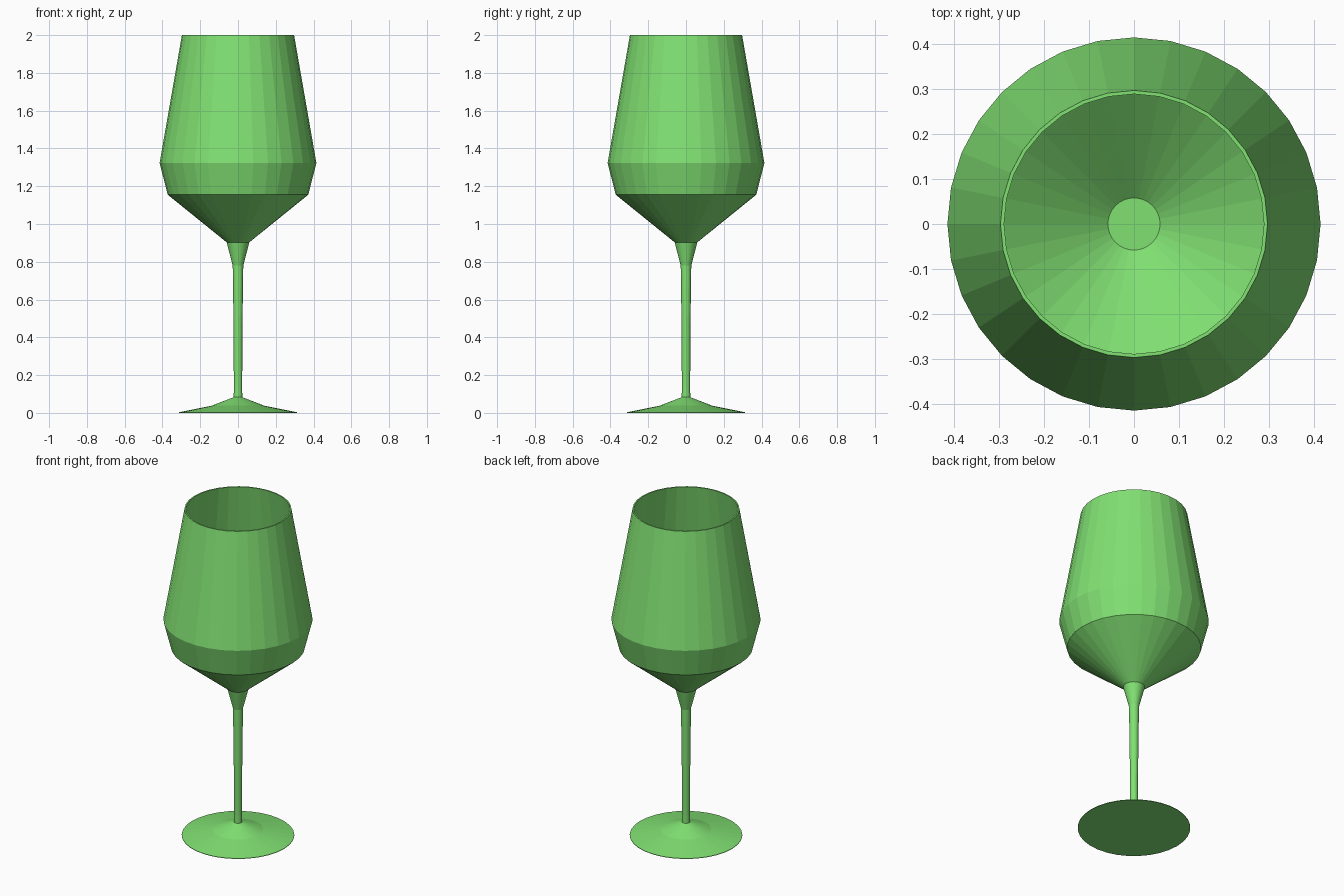
import bpy
import bmesh
import math

if "Cube" in bpy.data.objects:
    bpy.data.objects.remove(bpy.data.objects["Cube"])

SIDES = 32

green = bpy.data.materials.new("green_glass")
green.diffuse_color = (0.22, 0.75, 0.17, 1.0)
green.use_nodes = True
green.node_tree.nodes["Principled BSDF"].inputs["Base Color"].default_value = green.diffuse_color


def lathe(name, profile):
    """Revolve (radius, z) points around z and cap both ends."""
    bm = bmesh.new()
    rings = []
    for r, z in profile:
        rings.append([bm.verts.new((r * math.cos(2 * math.pi * i / SIDES),
                                    r * math.sin(2 * math.pi * i / SIDES), z))
                      for i in range(SIDES)])
    for low, high in zip(rings, rings[1:]):
        for i in range(SIDES):
            j = (i + 1) % SIDES
            bm.faces.new((low[i], low[j], high[j], high[i]))
    bm.faces.new(rings[0][::-1])
    bm.faces.new(rings[-1])
    bmesh.ops.recalc_face_normals(bm, faces=bm.faces)
    mesh = bpy.data.meshes.new(name)
    bm.to_mesh(mesh)
    bm.free()
    mesh.materials.append(green)
    obj = bpy.data.objects.new(name, mesh)
    bpy.context.collection.objects.link(obj)
    return obj


# One continuous profile: foot, stem, outer bowl, rim, inner bowl down to its floor
foot = [(0.313, 0.0), (0.313, 0.003), (0.14, 0.038), (0.023, 0.083)]
stem = [(0.022, 0.13), (0.024, 0.5), (0.028, 0.78)]
outer_bowl = [(0.06, 0.903), (0.372, 1.155), (0.415, 1.323), (0.297, 2.0)]
inner_bowl = [(0.289, 2.0), (0.407, 1.323), (0.365, 1.159), (0.058, 0.911)]

lathe("wine_glass", foot + stem + outer_bowl + inner_bowl)
